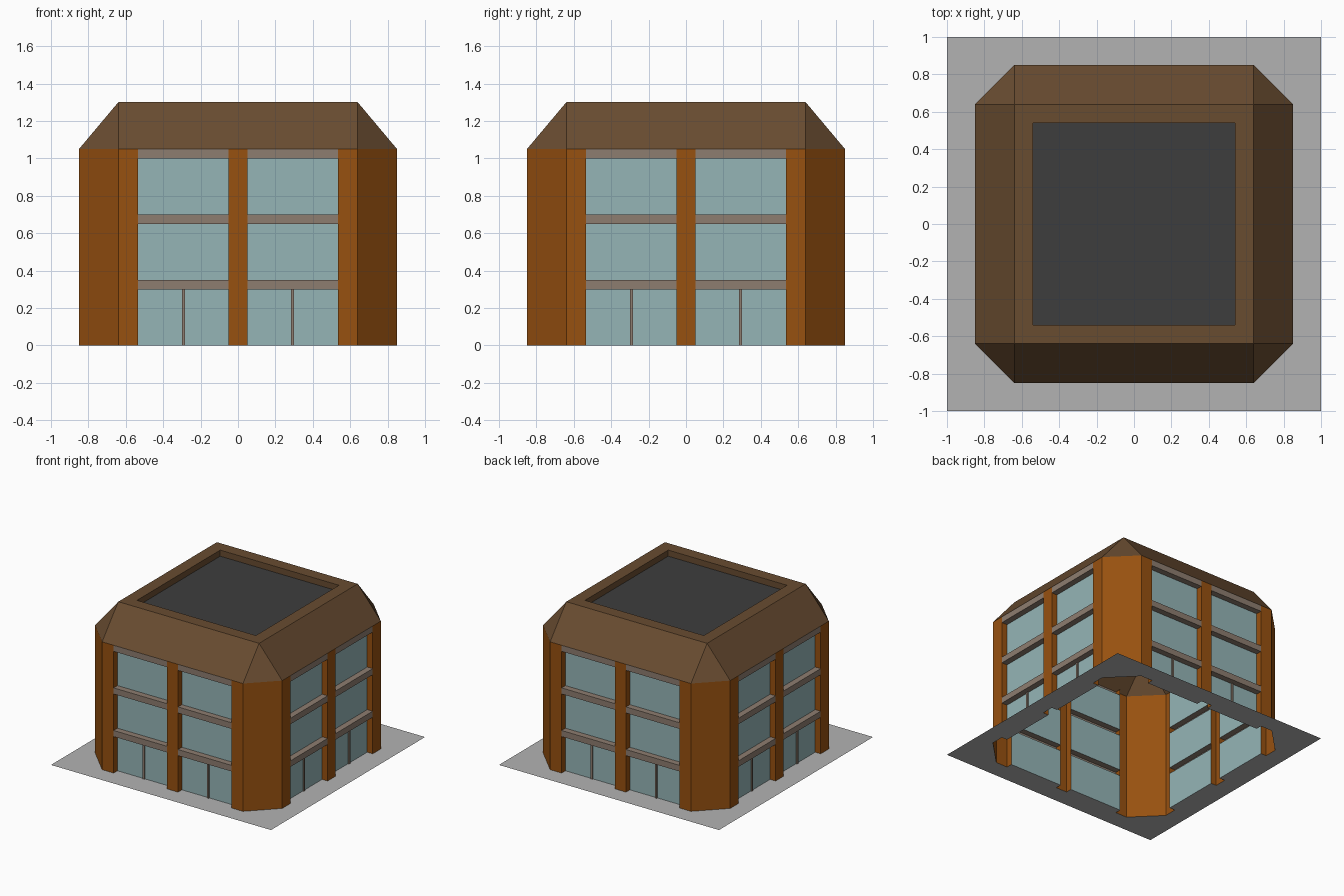
import bpy, bmesh
from math import pi
from mathutils import Matrix, Vector

if "Cube" in bpy.data.objects:
    bpy.data.objects.remove(bpy.data.objects["Cube"])

OUT, IN, CH = 0.85, 0.80, 0.64      # outer face, glass line, chamfer start
PIER, COL = 0.535, 0.05             # bay limits in x
EAVE, TOP, RIM = 1.05, 1.30, 0.54   # roof levels and parapet opening


def material(name, rgb):
    m = bpy.data.materials.new(name)
    m.diffuse_color = (*rgb, 1)
    m.use_nodes = True
    m.node_tree.nodes["Principled BSDF"].inputs["Base Color"].default_value = m.diffuse_color
    return m


def build(name, faces, mat=None, turns=4):
    """Make one object from faces of the front side, repeated around z."""
    bm = bmesh.new()
    for k in range(turns):
        rot = Matrix.Rotation(k * pi / 2, 3, 'Z')
        for f in faces:
            bm.faces.new([bm.verts.new(rot @ Vector(p)) for p in f])
    bmesh.ops.remove_doubles(bm, verts=bm.verts, dist=1e-4)
    me = bpy.data.meshes.new(name)
    bm.to_mesh(me)
    bm.free()
    if mat:
        me.materials.append(mat)
    ob = bpy.data.objects.new(name, me)
    bpy.context.collection.objects.link(ob)
    return ob


def wall(path, z0, z1):
    """Vertical strip standing on a plan path."""
    return [[(*a, z0), (*b, z0), (*b, z1), (*a, z1)] for a, b in zip(path, path[1:])]


def across(x0, x1, profile):
    """Strip spanning x0..x1 along a (y, z) profile."""
    return [[(x0, *a), (x1, *a), (x1, *b), (x0, *b)] for a, b in zip(profile, profile[1:])]


brick = material("brick", (0.31, 0.082, 0.005))
roof_brown = material("roof_brown", (0.14, 0.072, 0.030))
stone = material("stone", (0.27, 0.205, 0.16))
glass = material("glass", (0.30, 0.46, 0.47))
dark = material("dark", (0.047, 0.047, 0.047))
paving = material("paving", (0.45, 0.45, 0.45))

# chamfered corner piers and slim centre columns
corner = [(PIER, -IN), (PIER, -OUT), (CH, -OUT), (OUT, -CH), (OUT, -PIER), (IN, -PIER)]
centre = [(-COL, -IN), (-COL, -OUT), (COL, -OUT), (COL, -IN)]
build("corner_piers", wall(corner, 0, EAVE), brick)
build("centre_columns", wall(centre, 0, EAVE), brick)

# window bays: recessed glass, projecting floor bands, door mullions
bays = [(-PIER, -COL), (COL, PIER)]
panes, bands, mullions = [], [], []
for x0, x1 in bays:
    for floor in range(3):
        z0, z1 = 0.35 * floor, 0.35 * floor + 0.30
        z2 = z1 + 0.05
        panes += across(x0, x1, [(-IN, z0), (-IN, z1)])
        band = [(-IN, z1), (-OUT, z1), (-OUT, z2), (-IN, z2)]
        bands += across(x0, x1, band[:3] if floor == 2 else band)
    m = (x0 + x1) / 2
    a, b, y = m - 0.008, m + 0.008, -IN - 0.01
    mullions += wall([(a, -IN), (a, y), (b, y), (b, -IN)], 0, 0.30)
build("window_glass", panes, glass)
build("floor_bands", bands, stone)
build("door_mullions", mullions, stone)

# sloped roof with corner hips, flat rim and sunken deck
DECK = TOP - 0.05
slope = across(-CH, CH, [(-OUT, EAVE), (-CH, TOP)])
hip = [[(CH, -OUT, EAVE), (OUT, -CH, EAVE), (CH, -CH, TOP)]]
rim = [[(-CH, -CH, TOP), (CH, -CH, TOP), (RIM, -RIM, TOP), (-RIM, -RIM, TOP)]]
inner = across(-RIM, RIM, [(-RIM, TOP), (-RIM, DECK)])
build("roof", slope + hip + rim + inner, roof_brown)
build("roof_deck", [[(-RIM, -RIM, DECK), (RIM, -RIM, DECK),
                     (RIM, RIM, DECK), (-RIM, RIM, DECK)]], dark, turns=1)

# paving, open under the building footprint
mid = (OUT + CH) / 2
half = [(mid, -mid), (CH, -OUT), (PIER, -OUT), (PIER, -IN), (COL, -IN), (COL, -OUT)]
edge = half + [(-x, y) for x, y in reversed(half)]
build("paving", [[(x, y, 0) for x, y in [(-1, -1), (1, -1)] + edge]], paving)
